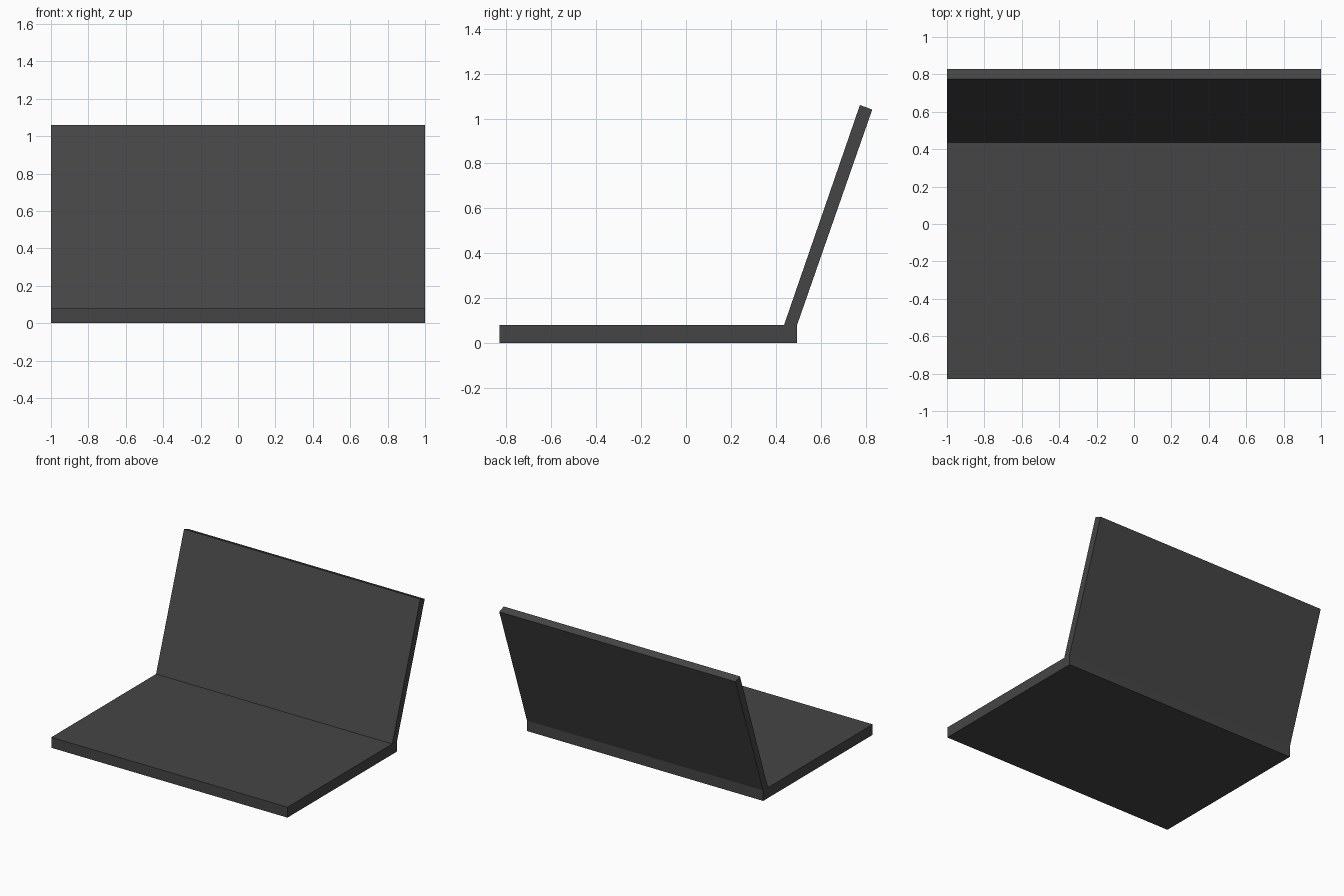
import bpy, bmesh

if "Cube" in bpy.data.objects:
    bpy.data.objects.remove(bpy.data.objects["Cube"])

# Single dark grey colour
grey = bpy.data.materials.new("dark_grey")
grey.diffuse_color = (0.06, 0.06, 0.06, 1)
grey.use_nodes = True
grey.node_tree.nodes["Principled BSDF"].inputs["Base Color"].default_value = grey.diffuse_color


def extrude_profile(name, points, half_width):
    """Sweep a closed (y, z) profile along x."""
    bm = bmesh.new()
    face = bm.faces.new([bm.verts.new((-half_width, y, z)) for y, z in points])
    swept = bmesh.ops.extrude_face_region(bm, geom=[face])["geom"]
    verts = [g for g in swept if isinstance(g, bmesh.types.BMVert)]
    bmesh.ops.translate(bm, verts=verts, vec=(2 * half_width, 0, 0))
    bmesh.ops.recalc_face_normals(bm, faces=bm.faces)
    mesh = bpy.data.meshes.new(name)
    bm.to_mesh(mesh)
    bm.free()
    mesh.materials.append(grey)
    obj = bpy.data.objects.new(name, mesh)
    bpy.context.collection.objects.link(obj)
    return obj


# Flat base and leaning screen panel share one continuous side profile
profile = [
    (-0.83, 0.0), (0.495, 0.0),      # underside
    (0.495, 0.08), (0.83, 1.04),     # back of base, back of screen
    (0.775, 1.06), (0.437, 0.08),    # screen top edge, screen front
    (-0.83, 0.08),                   # top of base
]
extrude_profile("base_and_screen", profile, 1.0)
